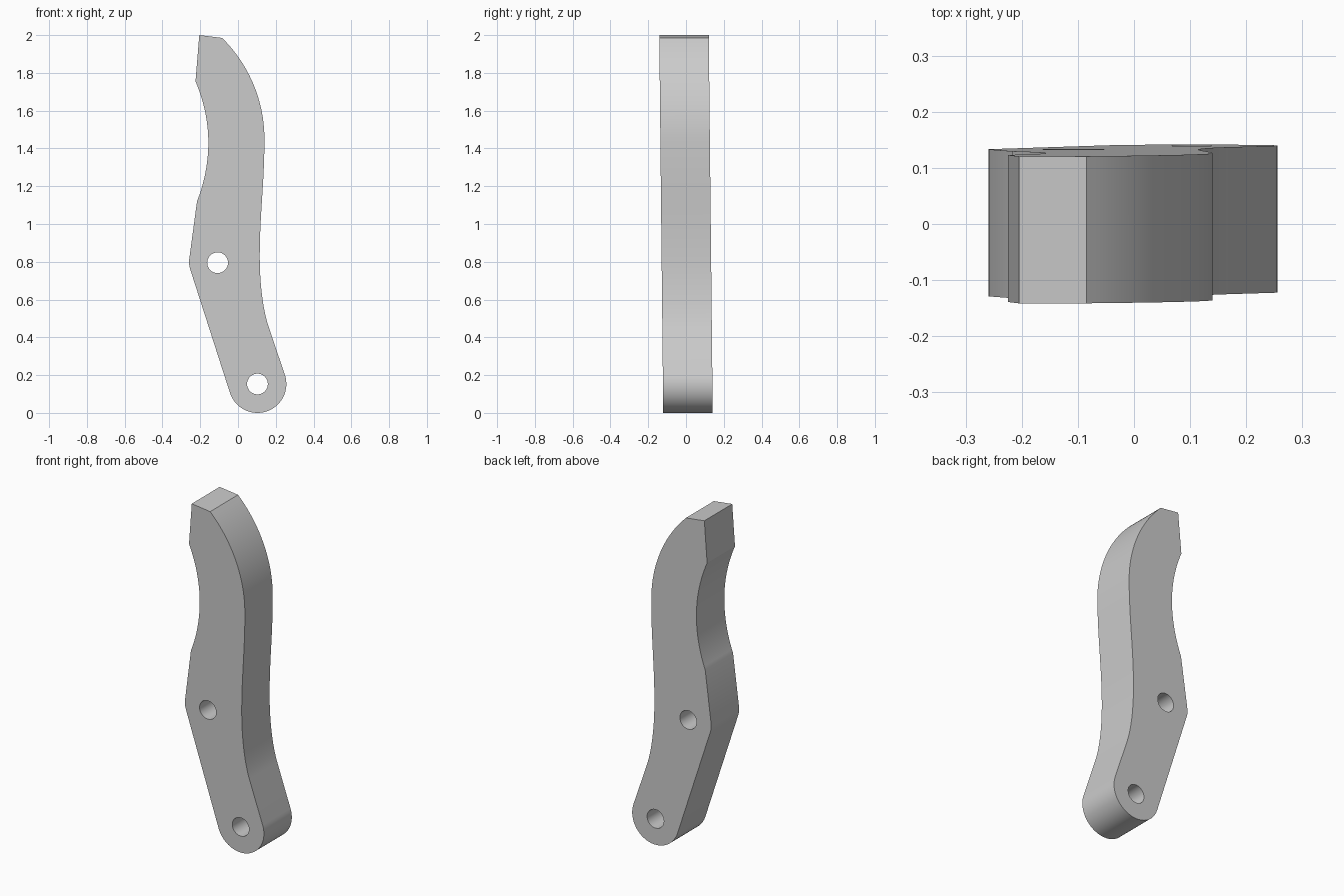
import bpy, bmesh
from math import sin, cos, radians, pi
from mathutils import Vector
from mathutils.geometry import interpolate_bezier

cube = bpy.data.objects.get("Cube")
if cube:
    bpy.data.objects.remove(cube, do_unlink=True)

HALF = 0.131       # half thickness
LEAN = -0.0105     # forward lean per unit of height


def arc(cx, cz, r, a0, a1, n):
    angles = [radians(a0 + (a1 - a0) * i / n) for i in range(n + 1)]
    return [(cx + r * cos(a), cz + r * sin(a)) for a in angles]


def bezier(p0, h0, h1, p1, n=16):
    pts = interpolate_bezier(*[Vector((*p, 0)) for p in (p0, h0, h1, p1)], n)
    return [(p.x, p.y) for p in pts]


# Outline, clockwise from the tip
outline = [(-0.205, 2.0)]
outline += arc(-0.61, 1.45, 0.75, 45.5, 0, 20)                                    # outer bow
outline += bezier((0.14, 1.45), (0.14, 1.22), (0.115, 1.05), (0.115, 0.83))[1:]   # waist
outline += bezier((0.115, 0.83), (0.115, 0.69), (0.13, 0.55), (0.164, 0.45))[1:]
outline += arc(0.103, 0.153, 0.153, 18.8, -161.8, 32)                             # round foot
outline += bezier((-0.253, 0.76), (-0.262, 0.79), (-0.26, 0.80), (-0.256, 0.83), 6)  # elbow
outline += bezier((-0.217, 1.12), (-0.177, 1.22), (-0.157, 1.33), (-0.157, 1.43))  # inner hollow
outline += bezier((-0.157, 1.43), (-0.157, 1.54), (-0.18, 1.65), (-0.225, 1.755))[1:]

# Pivot holes
holes = [arc(x, z, 0.055, 0, 348.75, 31) for x, z in ((-0.108, 0.795), (0.103, 0.153))]

# Fill the flat profile and extrude it through the thickness
bm = bmesh.new()
for loop in [outline] + holes:
    verts = [bm.verts.new((x, -HALF + LEAN * (z - 1), z)) for x, z in loop]
    for a, b in zip(verts, verts[1:] + verts[:1]):
        bm.edges.new((a, b))
bmesh.ops.triangle_fill(bm, use_beauty=True, use_dissolve=False, edges=bm.edges[:])
result = bmesh.ops.extrude_face_region(bm, geom=bm.faces[:], use_keep_orig=True)
moved = [g for g in result["geom"] if isinstance(g, bmesh.types.BMVert)]
bmesh.ops.translate(bm, vec=(0, 2 * HALF, 0), verts=moved)
bmesh.ops.recalc_face_normals(bm, faces=bm.faces[:])
mesh = bpy.data.meshes.new("lever_arm")
bm.to_mesh(mesh)
bm.free()

lever = bpy.data.objects.new("lever_arm", mesh)
bpy.context.collection.objects.link(lever)

# Plain grey finish
grey = bpy.data.materials.new("plain_grey")
grey.use_nodes = True
colour = (0.6, 0.6, 0.6, 1)
grey.diffuse_color = colour
grey.node_tree.nodes["Principled BSDF"].inputs["Base Color"].default_value = colour
mesh.materials.append(grey)

bpy.ops.object.select_all(action="DESELECT")
lever.select_set(True)
bpy.context.view_layer.objects.active = lever
bpy.ops.object.shade_smooth_by_angle(angle=radians(20))
